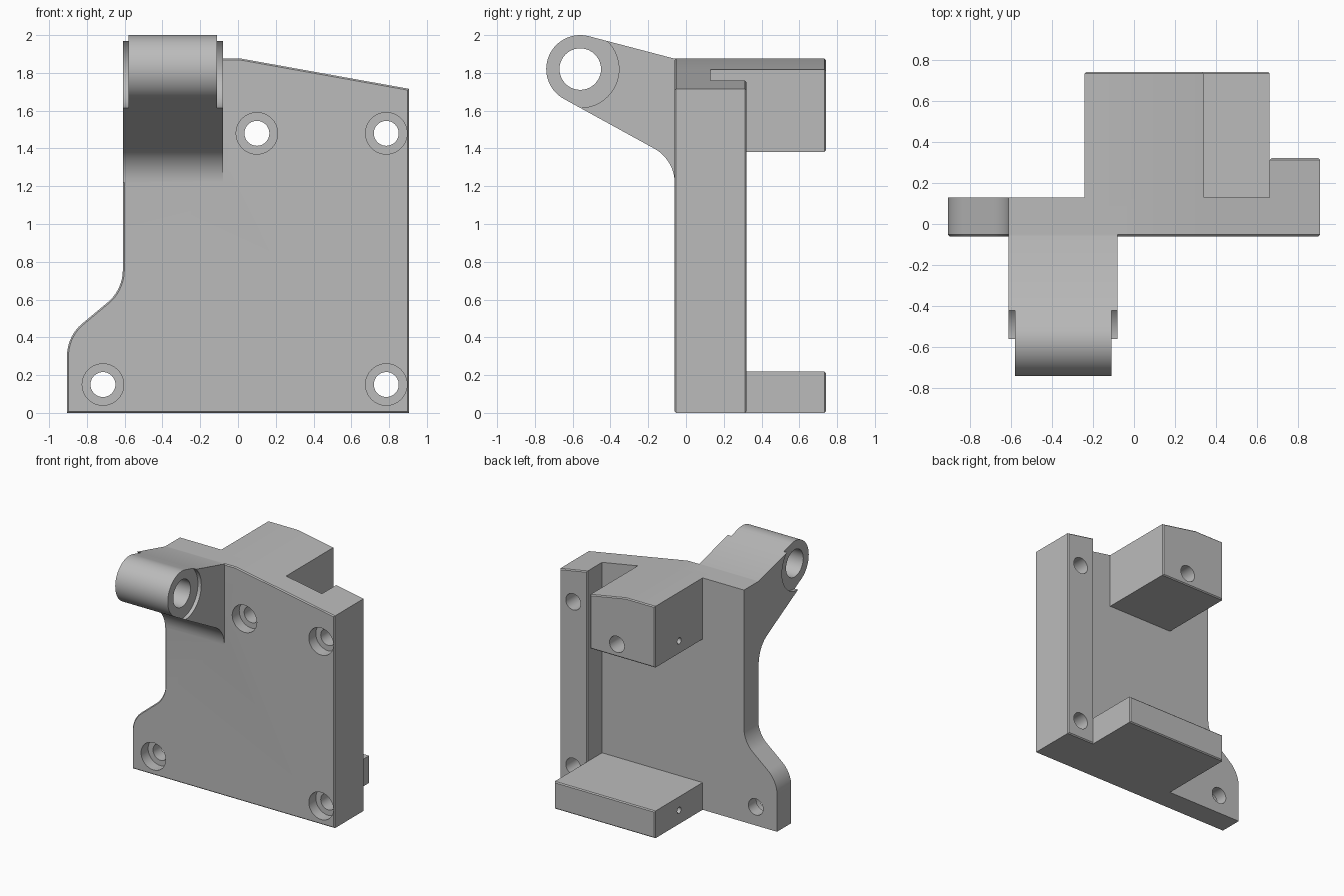
import bpy, bmesh, math
from mathutils import Vector
from mathutils.geometry import interpolate_bezier

cube = bpy.data.objects.get("Cube")
if cube:
    bpy.data.objects.remove(cube, do_unlink=True)

grey = bpy.data.materials.new("light_grey")
grey.use_nodes = True
grey.diffuse_color = (0.5, 0.5, 0.5, 1)
grey.node_tree.nodes["Principled BSDF"].inputs["Base Color"].default_value = grey.diffuse_color


def prism(name, pts, axis, a, b, chamfer_at=None):
    """Extrude a profile (x,z along y, or y,z along x); chamfer the rim of one end."""
    place = (lambda p, t: (p[0], t, p[1])) if axis == "y" else (lambda p, t: (t, p[0], p[1]))
    bm = bmesh.new()
    start = [bm.verts.new(place(p, a)) for p in pts]
    end = [bm.verts.new(place(p, b)) for p in pts]
    caps = {a: bm.faces.new(start), b: bm.faces.new(end)}
    for i in range(len(pts)):
        j = (i + 1) % len(pts)
        bm.faces.new((start[i], start[j], end[j], end[i]))
    bmesh.ops.recalc_face_normals(bm, faces=bm.faces[:])
    if chamfer_at is not None:
        bmesh.ops.bevel(bm, geom=caps[chamfer_at].edges[:], offset=0.008,
                        segments=1, affect="EDGES", profile=0.5)
    mesh = bpy.data.meshes.new(name)
    bm.to_mesh(mesh)
    bm.free()
    mesh.materials.append(grey)
    obj = bpy.data.objects.new(name, mesh)
    bpy.context.collection.objects.link(obj)
    return obj


def circle(cx, cz, r, n=40):
    return [(cx + r * math.cos(math.tau * i / n), cz + r * math.sin(math.tau * i / n))
            for i in range(n)]


def fillet(before, corner, after, length):
    """Rounded corner with the given tangent length."""
    p, q, c = Vector(before), Vector(after), Vector(corner)
    s = c + (p - c).normalized() * length
    e = c + (q - c).normalized() * length
    return [v[:2] for v in interpolate_bezier(s, s.lerp(c, 0.6), e.lerp(c, 0.6), e, 10)]


def combine(target, other, operation):
    mod = target.modifiers.new("combine", "BOOLEAN")
    mod.object, mod.operation, mod.solver = other, operation, "EXACT"
    bpy.ops.object.select_all(action="DESELECT")
    bpy.context.view_layer.objects.active = target
    target.select_set(True)
    bpy.ops.object.modifier_apply(modifier=mod.name)
    bpy.data.objects.remove(other, do_unlink=True)


def top(x):
    """Height of the sloping top edge."""
    return min(1.875, 1.875 - (x - 0.02) * 0.18)


FRONT, BACK = -0.06, 0.13
L, R, NECK = -0.905, 0.905, -0.61
BLOCK_L, BLOCK_R, RAIL = -0.24, 0.34, 0.66

# Main plate with the notched left edge
low, high = (L, 0.406), (NECK, 0.652)
outline = [(L, 0), (BLOCK_L, 0), (RAIL, 0), (R, 0)]
outline += [(x, top(x)) for x in (R, RAIL, BLOCK_R, 0.02, BLOCK_L, NECK)]
outline += fillet((NECK, 1.8), high, low, 0.1) + fillet(high, low, (L, 0), 0.1)
body = prism("bracket_body", outline, "y", FRONT, BACK, FRONT)

# Rear rail, clamp block and foot
rail = prism("rear_rail", [(RAIL, 0), (R, 0), (R, top(R)), (RAIL, top(RAIL))], "y", BACK, 0.32, 0.32)
block = prism("upper_block", [(BLOCK_L, 1.38), (BLOCK_R, 1.38), (BLOCK_R, top(BLOCK_R)),
                              (0.02, top(0.02)), (BLOCK_L, top(BLOCK_L))], "y", BACK, 0.74, 0.74)
foot = prism("lower_block", [(BLOCK_L, 0), (RAIL, 0), (RAIL, 0.22), (BLOCK_L, 0.22)],
             "y", BACK, 0.74, 0.74)
for part in (rail, block, foot):
    combine(body, part, "UNION")

# Hinge arm: rounded eye blending into the plate
EYE_Y, EYE_Z, EYE_R = -0.56, 1.82, 0.18
a0, a1 = math.radians(75.5), math.radians(241)
eye = [(EYE_Y + EYE_R * math.cos(a0 + (a1 - a0) * i / 32),
        EYE_Z + EYE_R * math.sin(a0 + (a1 - a0) * i / 32)) for i in range(33)]
root = fillet(eye[-1], (FRONT, 1.34), (FRONT, 1), 0.12)
arm = prism("hinge_arm", [(0.05, 1.875), (FRONT, 1.875)] + eye + root + [(0.05, root[-1][1])],
            "x", NECK, -0.08)

# Shallow side recesses around the eye, and its bore
for a, b in ((-0.7, -0.58), (-0.11, 0)):
    combine(arm, prism("recess_cutter", circle(EYE_Y, EYE_Z, 0.205, 64), "x", a, b), "DIFFERENCE")
combine(arm, prism("bore_cutter", circle(EYE_Y, EYE_Z, 0.11), "x", -1, 0.5), "DIFFERENCE")
combine(body, arm, "UNION")

# Counterbored mounting holes
for x, z in ((0.1, 1.48), (0.785, 1.48), (-0.715, 0.15), (0.785, 0.15)):
    combine(body, prism("counterbore_cutter", circle(x, z, 0.11), "y", -0.2, 0.03), "DIFFERENCE")
    combine(body, prism("hole_cutter", circle(x, z, 0.066), "y", -0.2, 1), "DIFFERENCE")

# Small set-screw holes in the side of the rear blocks
for z in (1.48, 0.11):
    combine(body, prism("screw_cutter", circle(0.43, z, 0.025, 20), "x", -0.5, 0.08), "DIFFERENCE")

bpy.ops.object.select_all(action="DESELECT")
bpy.context.view_layer.objects.active = body
body.select_set(True)
bpy.ops.object.shade_smooth_by_angle(angle=math.radians(25))
